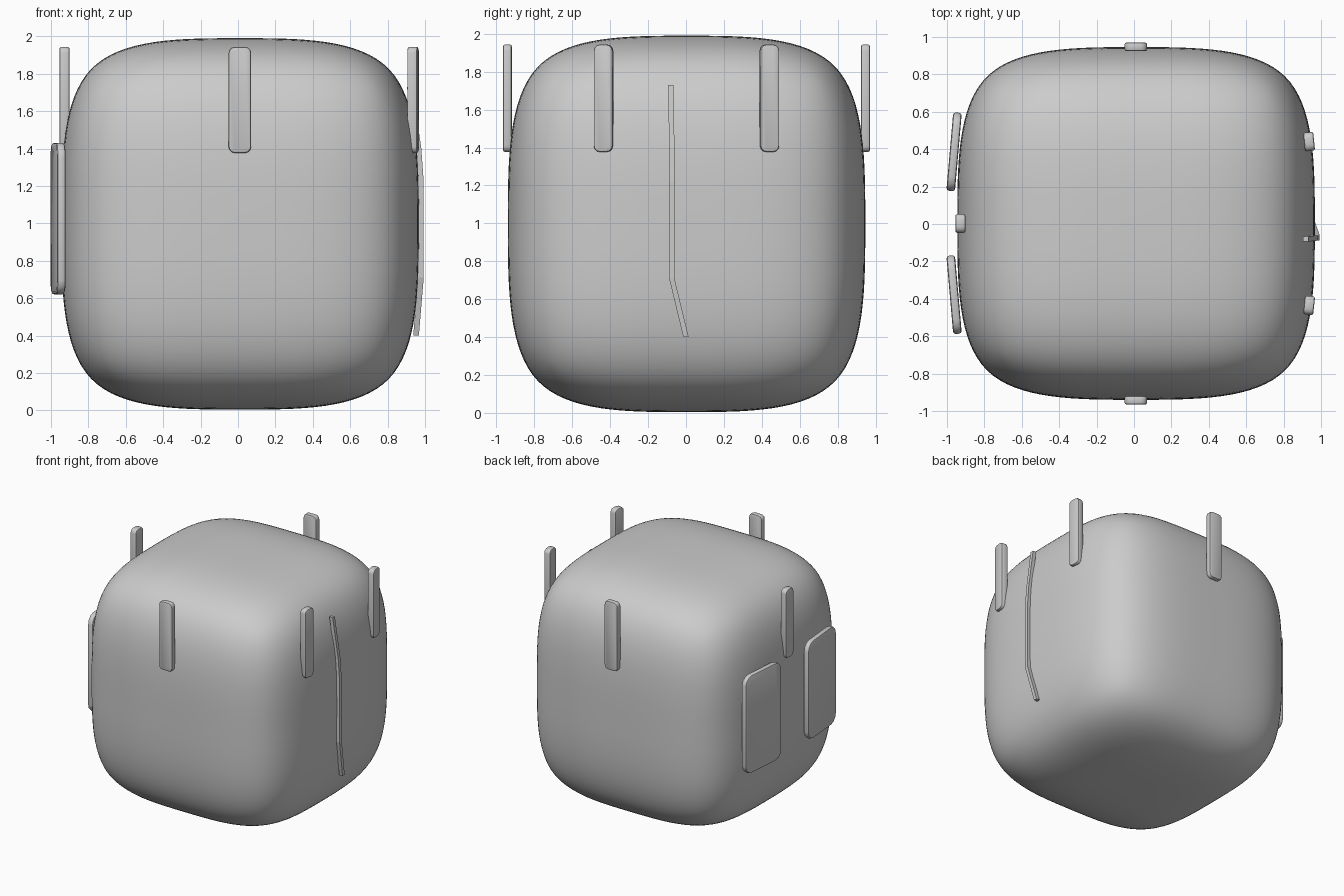
import bpy, bmesh
from math import radians
from mathutils import Matrix, Vector

if "Cube" in bpy.data.objects:
    bpy.data.objects.remove(bpy.data.objects["Cube"])


def make_object(name, bm, smooth=None):
    bmesh.ops.recalc_face_normals(bm, faces=bm.faces)
    mesh = bpy.data.meshes.new(name)
    bm.to_mesh(mesh)
    bm.free()
    obj = bpy.data.objects.new(name, mesh)
    bpy.context.collection.objects.link(obj)
    if smooth:
        bpy.ops.object.select_all(action='DESELECT')
        obj.select_set(True)
        bpy.context.view_layer.objects.active = obj
        bpy.ops.object.shade_smooth_by_angle(angle=radians(smooth))
    return obj


def plate(name, center, size, angle, corner, edge):
    """Plate with thickness along local x, rounded outline and softened rims."""
    bm = bmesh.new()
    bmesh.ops.create_cube(bm, size=1)
    bmesh.ops.scale(bm, vec=size, verts=bm.verts)
    along_x = [e for e in bm.edges
               if abs(e.verts[0].co.x - e.verts[1].co.x) > size[0] * 0.9]
    bmesh.ops.bevel(bm, geom=along_x, offset=corner, segments=3, profile=0.5,
                    affect='EDGES')
    rims = [e for e in bm.edges
            if abs(e.verts[0].co.x - e.verts[1].co.x) < 1e-5]
    bmesh.ops.bevel(bm, geom=rims, offset=edge, segments=2, profile=0.5,
                    affect='EDGES')
    obj = make_object(name, bm, 35)
    obj.matrix_world = (Matrix.Translation(center)
                        @ Matrix.Rotation(radians(angle), 4, 'Z'))
    return obj


# Soft rounded cube body
bm = bmesh.new()
bmesh.ops.create_cube(bm, size=2)
bmesh.ops.subdivide_edges(bm, edges=bm.edges, cuts=1, use_grid_fill=True)
bmesh.ops.scale(bm, vec=(0.956, 0.943, 0.993), verts=bm.verts)
bmesh.ops.translate(bm, vec=(0.011, 0.003, 0.997), verts=bm.verts)
body = make_object("body", bm, 180)
sub = body.modifiers.new("round", 'SUBSURF')
sub.levels = sub.render_levels = 4

# Upright pegs around the upper rim
pegs = [
    ("front_peg", (0.01, -0.942, 1.66), 90, 0.12),
    ("back_peg", (0.01, 0.947, 1.66), 90, 0.12),
    ("left_peg", (-0.928, 0.003, 1.66), 0, 0.10),
    ("right_front_peg", (0.936, -0.435, 1.66), -6, 0.10),
    ("right_back_peg", (0.936, 0.44, 1.66), 6, 0.10),
]
for name, pos, angle, width in pegs:
    thick = 0.046 if angle == 90 else 0.054
    plate(name, pos, (thick, width, 0.567), angle, 0.032, 0.01)

# Two flat pads on the left side
for side, label in ((1, "back"), (-1, "front")):
    plate(f"{label}_pad", (-0.962, 0.004 + side * 0.382, 1.025),
          (0.046, 0.42, 0.81), -5 * side, 0.075, 0.014)

# Thin bent strip down the right side
path = [(0.918, -0.08, 1.73), (0.965, -0.075, 1.40), (0.978, -0.075, 1.22),
        (0.978, -0.075, 0.71), (0.952, 0.0, 0.40)]
bm = bmesh.new()
rings = []
for p in path:
    rings.append([bm.verts.new(Vector(p) + Vector((dx * 0.015, dy * 0.014, 0)))
                  for dx, dy in ((-1, -1), (1, -1), (1, 1), (-1, 1))])
for a, b in zip(rings, rings[1:]):
    for i in range(4):
        j = (i + 1) % 4
        bm.faces.new((a[i], a[j], b[j], b[i]))
bm.faces.new(rings[0])
bm.faces.new(rings[-1])
make_object("side_strip", bm)
